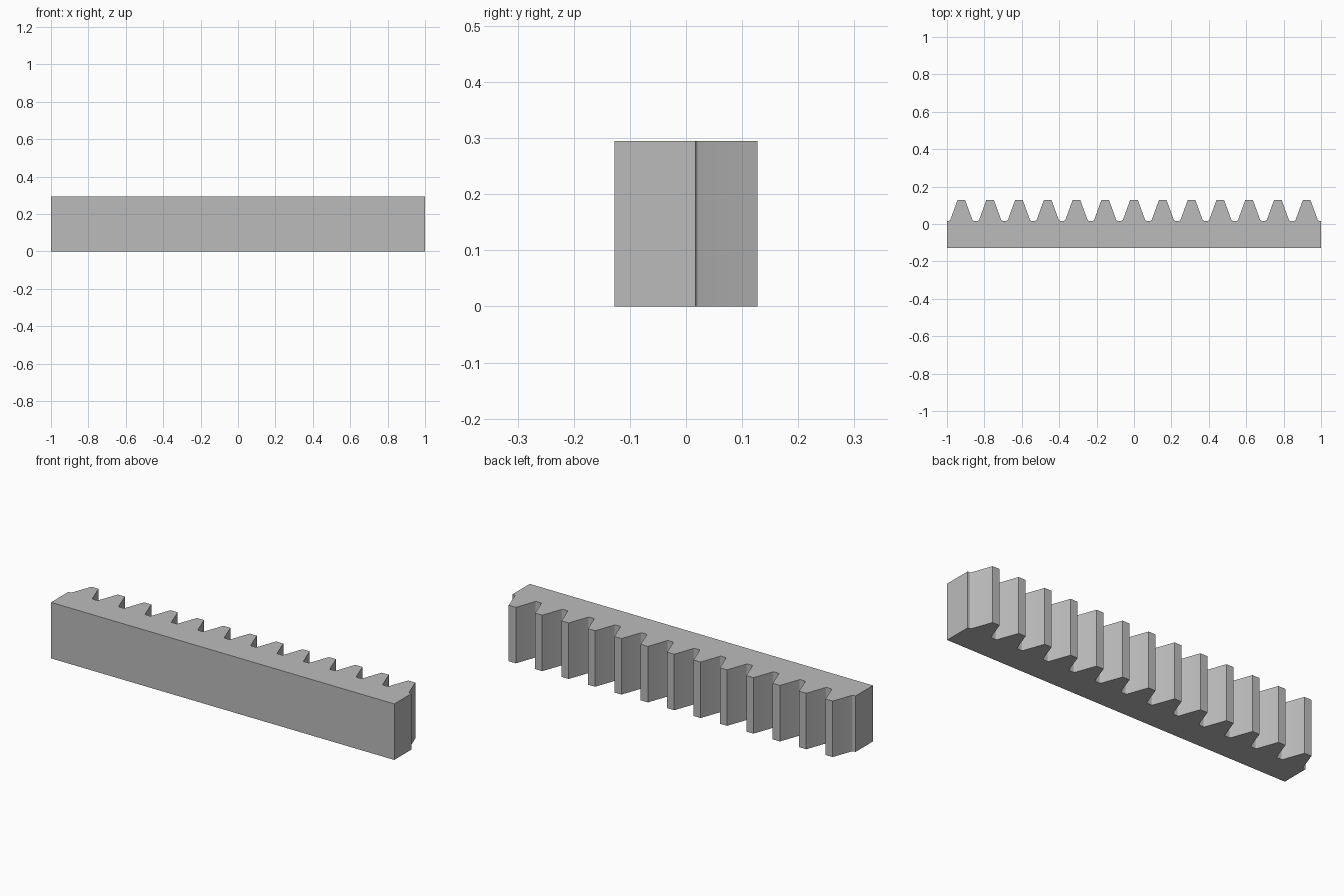
import bpy, bmesh, math

if "Cube" in bpy.data.objects:
    bpy.data.objects.remove(bpy.data.objects["Cube"], do_unlink=True)

TEETH = 13
PITCH = 2 / TEETH
MODULE = PITCH / math.pi
SLOPE = math.radians(20)
BACK, TIP, HEIGHT = -0.1275, 0.1275, 0.295
ROOT = TIP - 2.25 * MODULE
TIP_HALF = PITCH / 4 - MODULE * math.tan(SLOPE)
ROOT_HALF = PITCH / 4 + 1.25 * MODULE * math.tan(SLOPE)
FILLET, STEPS = 0.0075, 4


def half_tooth():
    """Right flank of a tooth, from tip corner through the root fillet."""
    points = [(TIP_HALF, TIP)]
    cx = ROOT_HALF + FILLET * math.tan((math.pi / 2 - SLOPE) / 2)
    for i in range(STEPS + 1):
        a = math.pi + SLOPE + (math.pi / 2 - SLOPE) * i / STEPS
        points.append((cx + FILLET * math.cos(a), ROOT + FILLET + FILLET * math.sin(a)))
    return points


# Rack outline: straight back and a row of mirrored teeth
flank = half_tooth()
tooth = [(-x, y) for x, y in reversed(flank)] + flank
outline = [(-1, BACK), (-1, ROOT)]
for n in range(TEETH):
    centre = (n - (TEETH - 1) / 2) * PITCH
    outline += [(centre + x, y) for x, y in tooth]
outline += [(1, ROOT), (1, BACK)]

# Extrude the outline upwards
bm = bmesh.new()
base = bm.faces.new([bm.verts.new((x, y, 0)) for x, y in outline])
raised = bmesh.ops.extrude_face_region(bm, geom=[base], use_keep_orig=True)
top_verts = [g for g in raised["geom"] if isinstance(g, bmesh.types.BMVert)]
bmesh.ops.translate(bm, vec=(0, 0, HEIGHT), verts=top_verts)
bmesh.ops.recalc_face_normals(bm, faces=bm.faces)
mesh = bpy.data.meshes.new("gear_rack")
bm.to_mesh(mesh)
bm.free()
rack = bpy.data.objects.new("gear_rack", mesh)
bpy.context.collection.objects.link(rack)

# Plain grey metal
grey = bpy.data.materials.new("grey_metal")
grey.use_nodes = True
colour = (0.5, 0.5, 0.5, 1)
grey.diffuse_color = colour
grey.node_tree.nodes["Principled BSDF"].inputs["Base Color"].default_value = colour
mesh.materials.append(grey)

# Smooth the fillets, keep the corners sharp
bpy.ops.object.select_all(action="DESELECT")
rack.select_set(True)
bpy.context.view_layer.objects.active = rack
bpy.ops.object.shade_smooth_by_angle(angle=math.radians(30))
